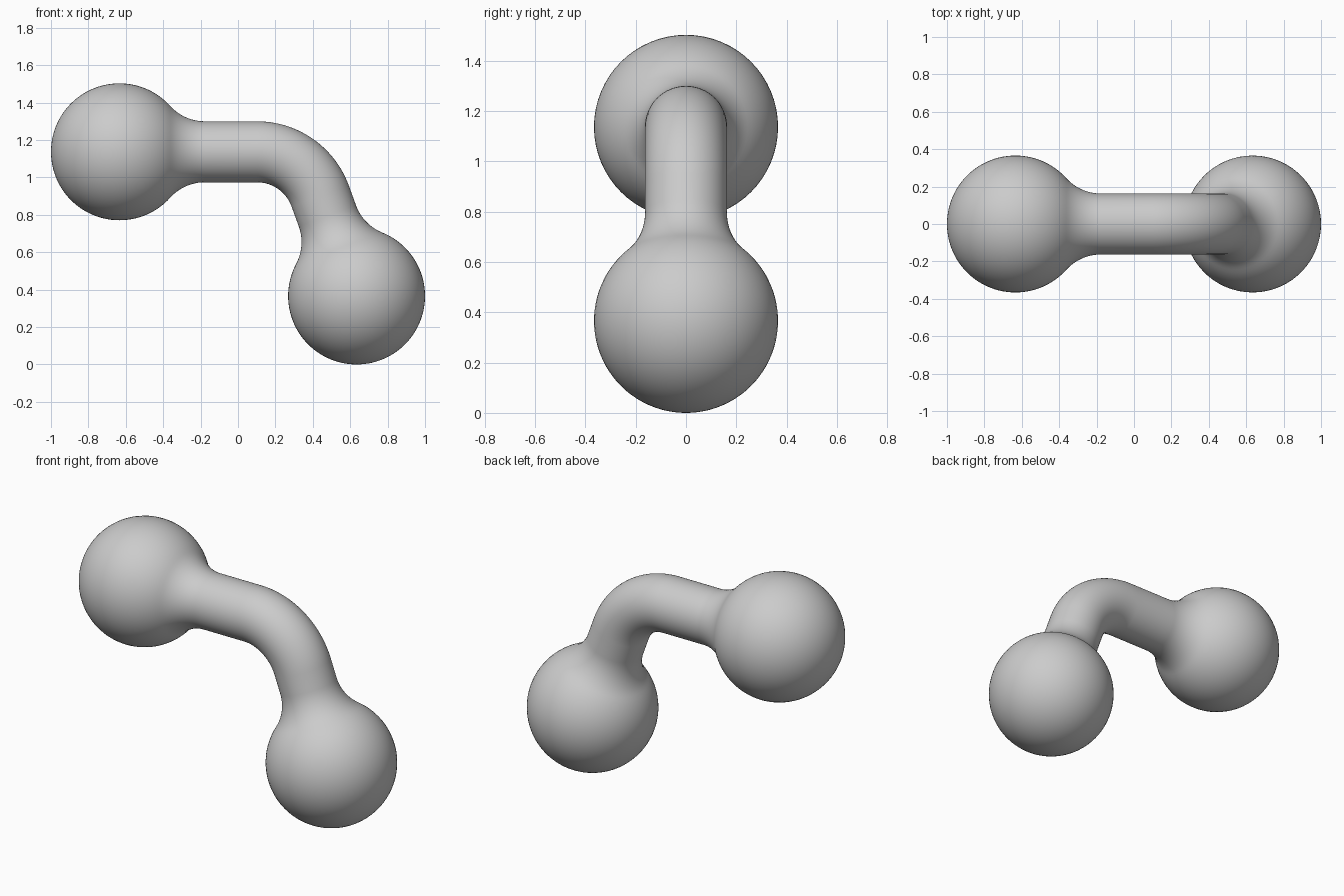
import bpy, bmesh
from math import sin, cos, pi, radians, sqrt, atan2
from mathutils import Vector

cube = bpy.data.objects.get("Cube")
if cube:
    bpy.data.objects.remove(cube)

BALL, TUBE, FILLET = 0.366, 0.163, 0.248
UPPER = Vector((-0.634, 0, 1.137))
LOWER = Vector((0.634, 0, 0.366))
TURN = radians(70)
SIDES = 64

# Centre line: straight, bend, straight through the lower ball centre
drop = UPPER.z - LOWER.z
bend_r = 0.36
tail = (drop - bend_r * (1 - cos(TURN))) / sin(TURN)
straight = LOWER.x - UPPER.x - bend_r * sin(TURN) - tail * cos(TURN)
arc = bend_r * TURN
length = straight + arc + tail


def frame(s):
    """Point and in-plane normal of the centre line at distance s."""
    a = min(max((s - straight) / bend_r, 0), TURN)
    p = UPPER + Vector((min(s, straight) + bend_r * sin(a), 0, -bend_r * (1 - cos(a))))
    p += Vector((cos(TURN), 0, -sin(TURN))) * max(s - straight - arc, 0)
    return p, Vector((sin(a), 0, cos(a)))


# Profile of one end: ball, then a concave fillet down to the tube
reach = sqrt((BALL + FILLET) ** 2 - (TUBE + FILLET) ** 2)
join = atan2(TUBE + FILLET, reach)
end = []
for i in range(1, 41):
    a = pi + (join - pi) * i / 40
    end.append((BALL * cos(a), BALL * sin(a)))
for i in range(1, 13):
    a = pi + join + (3 * pi / 2 - pi - join) * i / 12
    end.append((reach + FILLET * cos(a), TUBE + FILLET + FILLET * sin(a)))

# Both ends plus the bend make one continuous skin
bend = [(straight + arc * i / 28, TUBE) for i in range(29)]
profile = end + bend + [(length - s, r) for s, r in reversed(end)]

bm = bmesh.new()
rings = []
for s, r in profile:
    p, n = frame(s)
    rings.append([bm.verts.new(p + r * (n * cos(t) + Vector((0, 1, 0)) * sin(t)))
                  for t in (2 * pi * k / SIDES for k in range(SIDES))])
for a, b in zip(rings, rings[1:]):
    for k in range(SIDES):
        j = (k + 1) % SIDES
        bm.faces.new((a[k], a[j], b[j], b[k]))
for ring, s in ((rings[0], -BALL), (rings[-1], length + BALL)):
    tip = bm.verts.new(frame(s)[0])
    for k in range(SIDES):
        bm.faces.new((tip, ring[k], ring[(k + 1) % SIDES]))
bmesh.ops.recalc_face_normals(bm, faces=bm.faces)
mesh = bpy.data.meshes.new("bent_bar_with_ball_ends")
bm.to_mesh(mesh)
bm.free()

# Plain grey
grey = bpy.data.materials.new("light_grey")
grey.use_nodes = True
grey.diffuse_color = (0.6, 0.6, 0.6, 1)
grey.node_tree.nodes["Principled BSDF"].inputs["Base Color"].default_value = (0.6, 0.6, 0.6, 1)
mesh.materials.append(grey)

bar = bpy.data.objects.new("bent_bar_with_ball_ends", mesh)
bpy.context.collection.objects.link(bar)
bpy.context.view_layer.objects.active = bar
bar.select_set(True)
bpy.ops.object.shade_smooth_by_angle(angle=radians(40))
